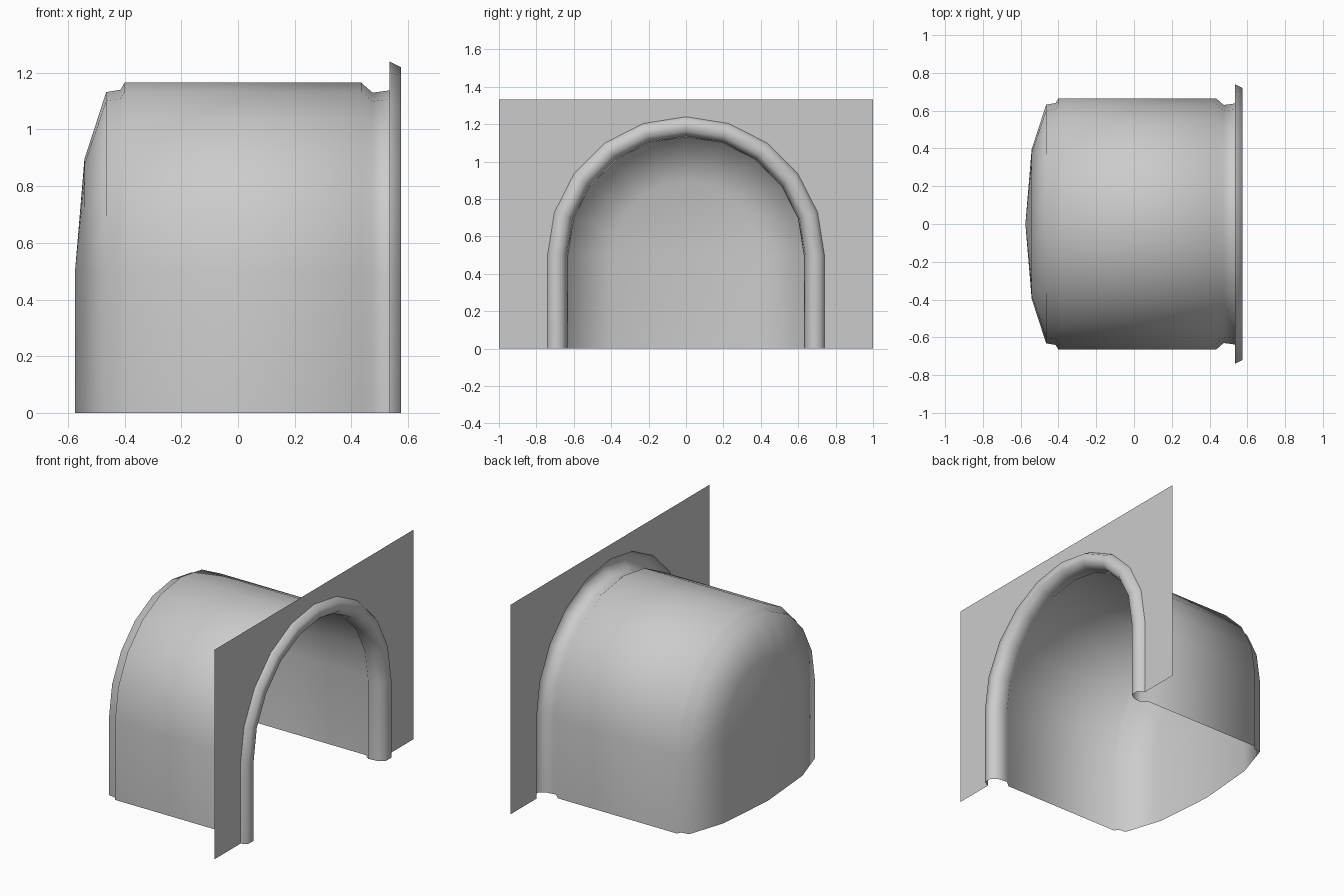
import bpy, bmesh, math

if "Cube" in bpy.data.objects:
    bpy.data.objects.remove(bpy.data.objects["Cube"])

CZ = 0.5        # arch spring height
SEG = 10        # segments of the half circle
HALF_W, TOP = 1.0, 1.333


def arch(x, r):
    """Row of points: leg, half circle, leg, at depth x."""
    pts = [(x, r, 0.0)]
    for i in range(SEG + 1):
        a = math.pi * i / SEG
        pts.append((x, r * math.cos(a), CZ + r * math.sin(a)))
    return pts + [(x, -r, 0.0)]


def frame(x):
    """Row of points on the wall's rectangular border, matching the arch."""
    pts = [(x, HALF_W, 0.0)]
    for i in range(SEG + 1):
        a = math.pi * i / SEG
        c, s = math.cos(a), math.sin(a)
        k = min(HALF_W / max(abs(c), 1e-6), (TOP - CZ) / max(s, 1e-6))
        y, z = k * c, CZ + k * s
        if i in (2, SEG - 2):          # snap to the wall corners
            y, z = math.copysign(HALF_W, c), TOP
        pts.append((x, y, z))
    return pts + [(x, -HALF_W, 0.0)]


def loft(name, rows, smooth):
    bm = bmesh.new()
    grid = [[bm.verts.new(p) for p in row] for row in rows]
    for a, b in zip(grid, grid[1:]):
        for i in range(len(a) - 1):
            bm.faces.new((a[i], a[i + 1], b[i + 1], b[i]))
    bmesh.ops.remove_doubles(bm, verts=bm.verts, dist=1e-4)
    for f in bm.faces:
        f.smooth = smooth
    me = bpy.data.meshes.new(name)
    bm.to_mesh(me)
    bm.free()
    ob = bpy.data.objects.new(name, me)
    bpy.context.collection.objects.link(ob)
    return ob


# Flat wall sheet with the arched opening
loft("wall", [frame(0.535), arch(0.535, 0.74)], False)

# Raised trim, recessed barrel and domed back as one swept profile (x, radius)
profile = [(0.535, 0.74), (0.575, 0.72), (0.575, 0.665), (0.535, 0.638),
           (0.475, 0.63), (0.435, 0.665), (-0.40, 0.665), (-0.415, 0.64),
           (-0.465, 0.632), (-0.542, 0.395), (-0.575, 0.0)]
loft("alcove", [arch(x, r) for x, r in profile], True)
